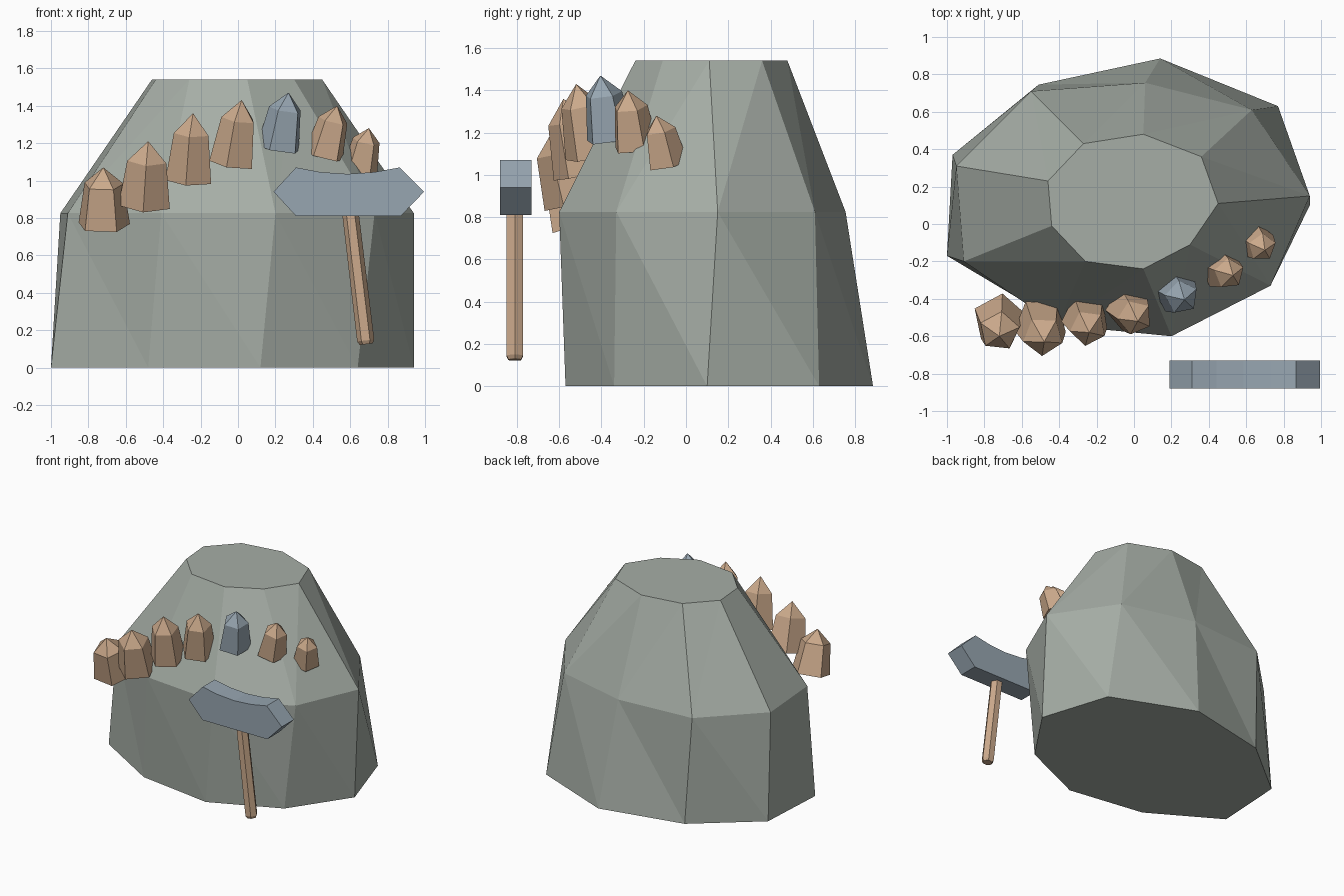
import bpy, bmesh, math
from mathutils import Vector

if "Cube" in bpy.data.objects:
    bpy.data.objects.remove(bpy.data.objects["Cube"])


def material(name, rgb):
    m = bpy.data.materials.new(name)
    m.diffuse_color = (*rgb, 1)
    m.use_nodes = True
    m.node_tree.nodes["Principled BSDF"].inputs["Base Color"].default_value = m.diffuse_color
    return m


STONE = material("stone", (0.38, 0.42, 0.38))
WOOD = material("tan", (0.60, 0.40, 0.26))
METAL = material("blue_grey", (0.31, 0.38, 0.44))


def loft(name, rings, mat, tip=None, tri=False):
    """Skin a stack of equal-sized rings; close with caps or a pointed tip."""
    bm = bmesh.new()
    vs = [[bm.verts.new(p) for p in ring] for ring in rings]
    n = len(vs[0])
    bm.faces.new(vs[0][::-1])
    for k in range(len(vs) - 1):
        for i in range(n):
            j = (i + 1) % n
            a, b, c, d = vs[k][i], vs[k][j], vs[k + 1][j], vs[k + 1][i]
            if not tri:
                bm.faces.new((a, b, c, d))
            elif k == 0:
                bm.faces.new((a, b, d))
                bm.faces.new((b, c, d))
            else:
                bm.faces.new((a, b, c))
                bm.faces.new((a, c, d))
    if tip is None:
        bm.faces.new(vs[-1])
    else:
        t = bm.verts.new(tip)
        for i in range(n):
            bm.faces.new((vs[-1][i], vs[-1][(i + 1) % n], t))
    bmesh.ops.recalc_face_normals(bm, faces=bm.faces)
    me = bpy.data.meshes.new(name)
    bm.to_mesh(me)
    bm.free()
    me.materials.append(mat)
    ob = bpy.data.objects.new(name, me)
    bpy.context.collection.objects.link(ob)
    return ob


def ring(center, axis, r, n, turn):
    q = Vector((0, 0, 1)).rotation_difference(axis)
    return [center + q @ Vector((r * math.cos(turn + math.tau * i / n),
                                 r * math.sin(turn + math.tau * i / n), 0)) for i in range(n)]


# Rock: three irregular nine-sided levels
base = [(0.94, 0.10), (0.77, 0.63), (0.14, 0.885), (-0.51, 0.745), (-0.97, 0.37),
        (-1.0, -0.17), (-0.48, -0.48), (0.12, -0.57), (0.73, -0.33)]
mid = [(0.94, 0.15), (0.63, 0.61), (0.06, 0.755), (-0.55, 0.71), (-0.95, 0.31),
       (-0.91, -0.20), (-0.41, -0.54), (0.20, -0.60), (0.73, -0.33)]
top = [(0.45, 0.11), (0.36, 0.36), (0.05, 0.48), (-0.27, 0.43), (-0.46, 0.23),
       (-0.44, -0.01), (-0.26, -0.20), (0.05, -0.24), (0.30, -0.11)]
base[8] = (0.64, -0.34)
loft("rock", [[(x, y, z) for x, y in lv] for lv, z in ((base, 0), (mid, 0.825), (top, 1.54))],
     STONE, tri=True)

# Pointed five-sided pegs in an arc: base centre, tip, radius, turn
pegs = [((-0.72, -0.51, 0.76), (-0.72, -0.60, 1.07), 0.145, 0.2),
        ((-0.50, -0.53, 0.87), (-0.48, -0.63, 1.21), 0.145, 0.9),
        ((-0.26, -0.50, 1.00), (-0.24, -0.58, 1.36), 0.130, 0.8),
        ((-0.03, -0.45, 1.09), (0.02, -0.52, 1.43), 0.125, 0.7),
        ((0.22, -0.36, 1.17), (0.27, -0.405, 1.47), 0.120, 0.5),
        ((0.46, -0.24, 1.13), (0.53, -0.275, 1.40), 0.110, 0.4),
        ((0.65, -0.09, 1.05), (0.70, -0.14, 1.28), 0.100, 0.3)]
for i, (b, t, r, turn) in enumerate(pegs):
    b, t = Vector(b), Vector(t)
    ax = (t - b).normalized()
    loft(f"peg_{i + 1}", [ring(b, ax, r, 5, turn), ring(b.lerp(t, 0.7), ax, r * 0.76, 5, turn)],
         METAL if i == 4 else WOOD, tip=t)

# Hammer head: extruded profile with pointed ends and a dished top
prof = [(0.19, 0.94), (0.31, 0.81), (0.87, 0.81), (0.995, 0.94), (0.865, 1.07), (0.73, 1.045),
        (0.585, 1.035), (0.44, 1.045), (0.31, 1.07)]
loft("hammer_head", [[(x, y, z) for x, z in prof] for y in (-0.88, -0.73)], METAL)

# Hammer handle: slightly slanted with a chamfered foot
foot, head = Vector((0.685, -0.81, 0.125)), Vector((0.59, -0.81, 0.92))
ax = (head - foot).normalized()
loft("hammer_handle", [ring(foot, ax, 0.035, 6, 0), ring(foot + ax * 0.02, ax, 0.046, 6, 0),
                       ring(head, ax, 0.044, 6, 0)], WOOD)
